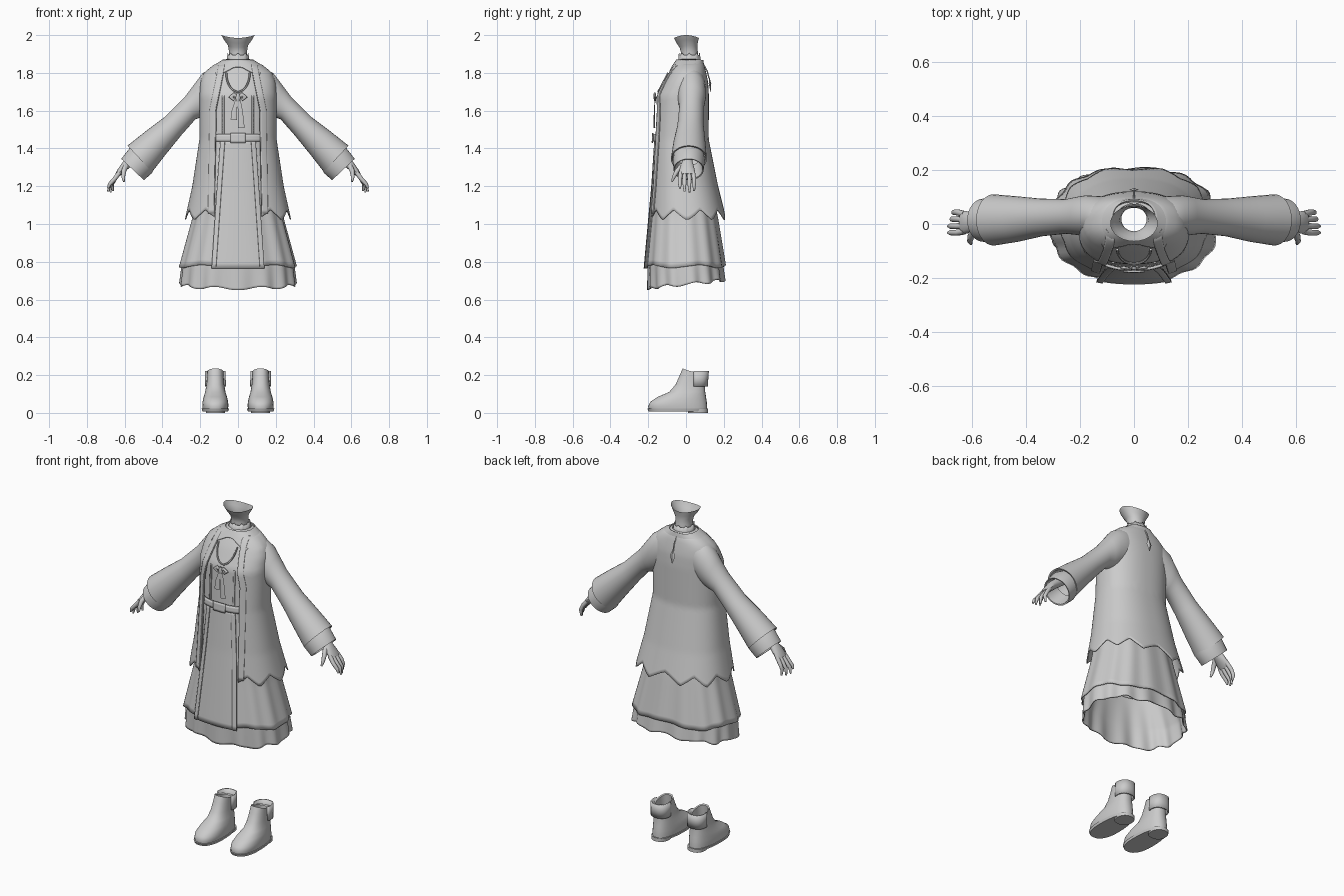
import bpy, bmesh, math
from mathutils import Vector

if "Cube" in bpy.data.objects:
    bpy.data.objects.remove(bpy.data.objects["Cube"])

mat = bpy.data.materials.new("plain grey")
mat.diffuse_color = (0.6, 0.6, 0.6, 1)
mat.use_nodes = True
mat.node_tree.nodes["Principled BSDF"].inputs["Base Color"].default_value = mat.diffuse_color
E = 0.85  # squareness of the body cross-sections


def make(name, verts, faces, mirror=False, thick=0, angle=40):
    me = bpy.data.meshes.new(name)
    me.from_pydata(verts, [], faces)
    bm = bmesh.new()
    bm.from_mesh(me)
    bmesh.ops.remove_doubles(bm, verts=bm.verts, dist=1e-5)
    bmesh.ops.recalc_face_normals(bm, faces=bm.faces)
    bm.to_mesh(me)
    bm.free()
    me.materials.append(mat)
    ob = bpy.data.objects.new(name, me)
    bpy.context.collection.objects.link(ob)
    if thick:
        ob.modifiers.new("cloth", "SOLIDIFY").thickness = thick
        ob.modifiers["cloth"].offset = 0
    if mirror:
        ob.modifiers.new("mirror", "MIRROR")
    bpy.context.view_layer.objects.active = ob
    ob.select_set(True)
    bpy.ops.object.shade_smooth_by_angle(angle=math.radians(angle))
    ob.select_set(False)
    return ob


def skin(name, rings, caps=(False, False), closed=True, **kw):
    n = len(rings[0])
    verts = [p for r in rings for p in r]
    faces = [(i * n + j, i * n + (j + 1) % n, (i + 1) * n + (j + 1) % n, (i + 1) * n + j)
             for i in range(len(rings) - 1) for j in range(n if closed else n - 1)]
    if caps[0]:
        faces.append(tuple(range(n))[::-1])
    if caps[1]:
        faces.append(tuple(range(len(verts) - n, len(verts))))
    return make(name, verts, faces, **kw)


def sample(prof, z):
    if z >= prof[0][0]:
        return prof[0][1:]
    for a, b in zip(prof, prof[1:]):
        if z >= b[0]:
            t = (a[0] - z) / (a[0] - b[0])
            return [u + (v - u) * t for u, v in zip(a[1:], b[1:])]
    return prof[-1][1:]


def spow(v, e):
    return math.copysign(abs(v) ** e, v)


def cloth(name, prof, top, hem, lo=None, hi=None, wrap=False, off=0, n=96, rows=24, thick=0.006, fold=None, **kw):
    """Garment shell round the body; lo and hi are side limits in x on the front, wrap goes round the back."""
    rings = []
    for i in range(rows + 1):
        ring = []
        for j in range(n if lo is None else n + 1):
            u = j / n
            th = -math.pi / 2 + u * math.tau
            for _ in range(2):
                z = top + ((hem(th) if callable(hem) else hem) - top) * i / rows
                rx, yf, yb = sample(prof, z)
                if lo is not None:
                    a, b = [math.asin(max(-1, min(1, spow(f(z) / rx, 1 / E)))) for f in (lo, hi)]
                    b = math.tau - b if wrap else b
                    th = -math.pi / 2 + a + (b - a) * u
            k = off + (fold(th, i / rows) if fold else 0)
            cy, ry = (yf + yb) / 2, (yb - yf) / 2
            ring.append((spow(math.cos(th), E) * (rx + k), cy + spow(math.sin(th), E) * (ry + k), z))
        rings.append(ring)
    return skin(name, rings, closed=lo is None, thick=thick, **kw)


def slant(name, sections, caps=(False, False), n=32, **kw):
    """Tube from (top x,z, bottom x,z, centre y, half depth)."""
    rings = []
    for tx, tz, bx, bz, cy, ry in sections:
        rings.append([((tx + bx) / 2 + (tx - bx) / 2 * math.sin(a), cy + ry * math.cos(a),
                       (tz + bz) / 2 + (tz - bz) / 2 * math.sin(a))
                      for a in (math.tau * k / n for k in range(n))])
    return skin(name, rings, caps, mirror=True, **kw)


def rod(name, pts, radii, n=10, flat=1.0, **kw):
    pts = [Vector(p) for p in pts]
    rings = []
    for i, p in enumerate(pts):
        d = (pts[min(i + 1, len(pts) - 1)] - pts[max(i - 1, 0)]).normalized()
        s = d.cross(Vector((0, 1, 0))).normalized()
        t = s.cross(d)
        rings.append([p + (s * math.cos(a) + t * math.sin(a) * flat) * radii[i]
                      for a in (math.tau * k / n for k in range(n))])
    return skin(name, rings, (True, True), **kw)


DRESS = [(1.87, .062, -.035, .075), (1.84, .11, -.055, .08), (1.78, .17, -.095, .09), (1.68, .18, -.145, .10),
         (1.46, .17, -.155, .095), (1.2, .205, -.172, .13), (1.03, .237, -.188, .165), (.77, .307, -.212, .207)]
COAT = [(1.86, .078, -.045, .082), (1.84, .125, -.062, .092), (1.80, .175, -.088, .102), (1.75, .195, -.118, .112),
        (1.68, .2, -.158, .116), (1.45, .199, -.172, .115), (1.2, .237, -.182, .165), (1.02, .277, -.192, .210)]
UNDER = [(.95, .24, -.18, .165), (.78, .293, -.197, .193), (.66, .306, -.196, .208)]


def zigzag(th):
    u = ((th + math.pi / 2) / math.tau * 10) % 1
    return 1.02 + .055 * abs(2 * u - 1)


# dress, underskirt and front panel
cloth("dress_bodice", DRESS, 1.87, 1.45, rows=20)
cloth("overskirt", DRESS, 1.46, lambda t: .775 + .008 * math.sin(5 * t),
      fold=lambda t, v: .005 * v * math.sin(14 * t))
cloth("underskirt", UNDER, .95, lambda t: .68 + .022 * math.sin(t) + .008 * math.sin(9 * t), n=128,
      fold=lambda t, v: .007 * v * math.sin(15 * t))
edge = lambda z: .085 + (1.45 - z) * .07
cloth("front_panel", DRESS, 1.45, .765, lambda z: -edge(z), edge, off=.009, n=24)
for s in (-1, 1):
    cloth("panel_pleat", DRESS, 1.45, .765, lambda z: s * (edge(z) - .022), lambda z: s * edge(z), off=.015, n=4)
    cloth("bodice_seam", DRESS, 1.68, 1.47, lambda z: s * .07, lambda z: s * .08, off=.006, n=3)
cloth("belt", DRESS, 1.475, 1.437, off=.014, rows=3, thick=.01)
cloth("belt_buckle", DRESS, 1.482, 1.43, lambda z: -.035, lambda z: .035, off=.022, n=8, rows=4)

# long open coat with trimmed front edges
opening = lambda z: .115 - max(0, z - 1.6) * .2 + max(0, 1.5 - z) * .02
cloth("coat", COAT, 1.86, zigzag, opening, opening, wrap=True, off=.002, n=120, rows=40)
for s in (-1, 1):
    cloth("coat_trim", COAT, 1.85, 1.055, lambda z: s * opening(z), lambda z: s * (opening(z) + .03),
          off=.007, n=6, rows=40)

# wide sleeves, rolled at the open end
slant("sleeve", [(.06, 1.84, .06, 1.62, .02, .075), (.125, 1.838, .125, 1.60, .025, .078),
                 (.19, 1.795, .17, 1.575, .03, .076), (.235, 1.735, .195, 1.565, .03, .07),
                 (.28, 1.675, .225, 1.555, .028, .064), (.39, 1.565, .30, 1.47, .024, .07),
                 (.49, 1.49, .385, 1.365, .018, .085), (.585, 1.415, .455, 1.275, .015, .095),
                 (.577, 1.41, .46, 1.285, .015, .088), (.49, 1.46, .40, 1.37, .018, .07)])
slant("cuff", [(.53, 1.425, .435, 1.31, .015, .08), (.575, 1.40, .455, 1.27, .015, .085),
               (.618, 1.345, .498, 1.232, .014, .08), (.612, 1.342, .503, 1.238, .014, .074),
               (.54, 1.40, .45, 1.31, .015, .06)])

# hands
slant("hand", [(.48, 1.44, .44, 1.40, .01, .026), (.59, 1.35, .555, 1.315, .008, .026),
               (.61, 1.328, .578, 1.295, .006, .034), (.638, 1.288, .612, 1.265, .006, .043),
               (.648, 1.268, .628, 1.252, .006, .040)], (True, True), n=16)
for y, tx, tz in ((.043, .662, 1.175), (.018, .676, 1.168), (-.008, .688, 1.172), (-.032, .688, 1.19)):
    rod("finger", [(.628, y * .85, 1.272), (.652, y, 1.24), ((tx + .672) / 2, y, 1.21), (tx, y, tz)],
        [.012, .0115, .010, .005], mirror=True)
rod("thumb", [(.592, -.018, 1.31), (.605, -.048, 1.28), (.608, -.064, 1.25), (.604, -.074, 1.225)],
    [.014, .013, .010, .005], mirror=True)

# neck flaring into a dipped open rim
skin("neck", [[(rx * math.cos(a), cy + ry * math.sin(a), z - dip * abs(math.sin(a)) ** 2)
               for a in (math.tau * k / 32 for k in range(32))]
              for z, rx, ry, cy, dip in ((1.82, .06, .055, .02, 0), (1.87, .05, .05, .018, 0), (1.91, .047, .045, .018, 0),
                                         (1.945, .053, .047, .013, .01), (1.975, .074, .056, .006, .018),
                                         (2.0, .088, .066, .002, .015))])
skin("neck_band", [[(r * math.cos(a), .018 + r * math.sin(a), z + (.01 * (k % 4 == 0) if z > 1.88 else 0))
                    for k in range(32) for a in [math.tau * k / 32]]
                   for z, r in ((1.835, .064), (1.865, .057), (1.895, .054))], thick=.004)


# pointed collar with a centre notch
def collar_hem(th):
    d = abs((th + math.pi / 2 + math.pi) % math.tau - math.pi)
    return 1.83 - .045 * max(0, 1 - abs(d - .6) / .5)


cloth("collar", DRESS, 1.868, collar_hem, off=.013, rows=8)

# necklace, knotted ribbon and back pendant
rod("necklace", [(.062 * math.cos(a), -.095 - .052 * -math.sin(a), 1.80 + .1 * math.sin(a))
                 for a in (math.pi + math.pi * k / 20 for k in range(21))], [.005] * 21, n=6)
rod("ribbon_knot", [(0, -.163, 1.69), (0, -.165, 1.67), (0, -.163, 1.65)], [.008, .014, .008], flat=.6)
for s in (-1, 1):
    rod("ribbon_loop", [(0, -.163, 1.67), (s * .022, -.166, 1.685), (s * .038, -.163, 1.672), (s * .02, -.163, 1.655)],
        [.006, .012, .013, .005], flat=.5)
    rod("ribbon_tail", [(s * .004, -.164, 1.665), (s * .016 - .004, -.167, 1.60), (s * .02 - .002, -.167, 1.53 - s * .022)],
        [.007, .013, .017], n=4, flat=.25)
rod("back_cord", [(0, .09, 1.85), (0, .112, 1.81), (0, .122, 1.77)], [.004] * 3, n=6)
rod("back_pendant", [(0, .123, 1.78), (0, .127, 1.742), (0, .131, 1.70)], [.002, .017, .002], n=4, flat=.4)


# ankle boots
def foot(z, yf, yb, w, cy, slope=0, cx=.12, n=32):
    ring = []
    for k in range(n):
        c, s = math.cos(math.tau * k / n), math.sin(math.tau * k / n)
        ring.append((cx + w * spow(c, .85), cy + spow(s, .85) * (yb - cy if s > 0 else cy - yf), z - slope * s))
    return ring


skin("boot", [foot(.014, -.195, .112, .066, -.06), foot(.035, -.2, .112, .069, -.07), foot(.058, -.19, .11, .068, -.07),
              foot(.085, -.15, .106, .062, -.03), foot(.11, -.09, .102, .054, .01), foot(.15, -.055, .1, .047, .02),
              foot(.19, -.033, .1, .044, .035, .01), foot(.217, -.018, .102, .043, .04, .018),
              foot(.212, -.01, .095, .037, .04, .018), foot(.13, -.02, .09, .036, .03)], (True, True), mirror=True)
skin("boot_sole", [foot(.008, -.198, .11, .068, -.07), foot(.022, -.204, .116, .072, -.07)], (True, True), mirror=True)
skin("boot_heel", [foot(0, .01, .116, .05, .06), foot(.02, .008, .116, .052, .06)], (True, True), mirror=True)
skin("boot_strap", [foot(z, .03, yb, w, .06)[29:] + foot(z, .03, yb, w, .06)[:20]
                    for z, yb, w in ((.14, .112, .052), (.18, .114, .051), (.222, .117, .05))],
     closed=False, thick=.008, mirror=True)
